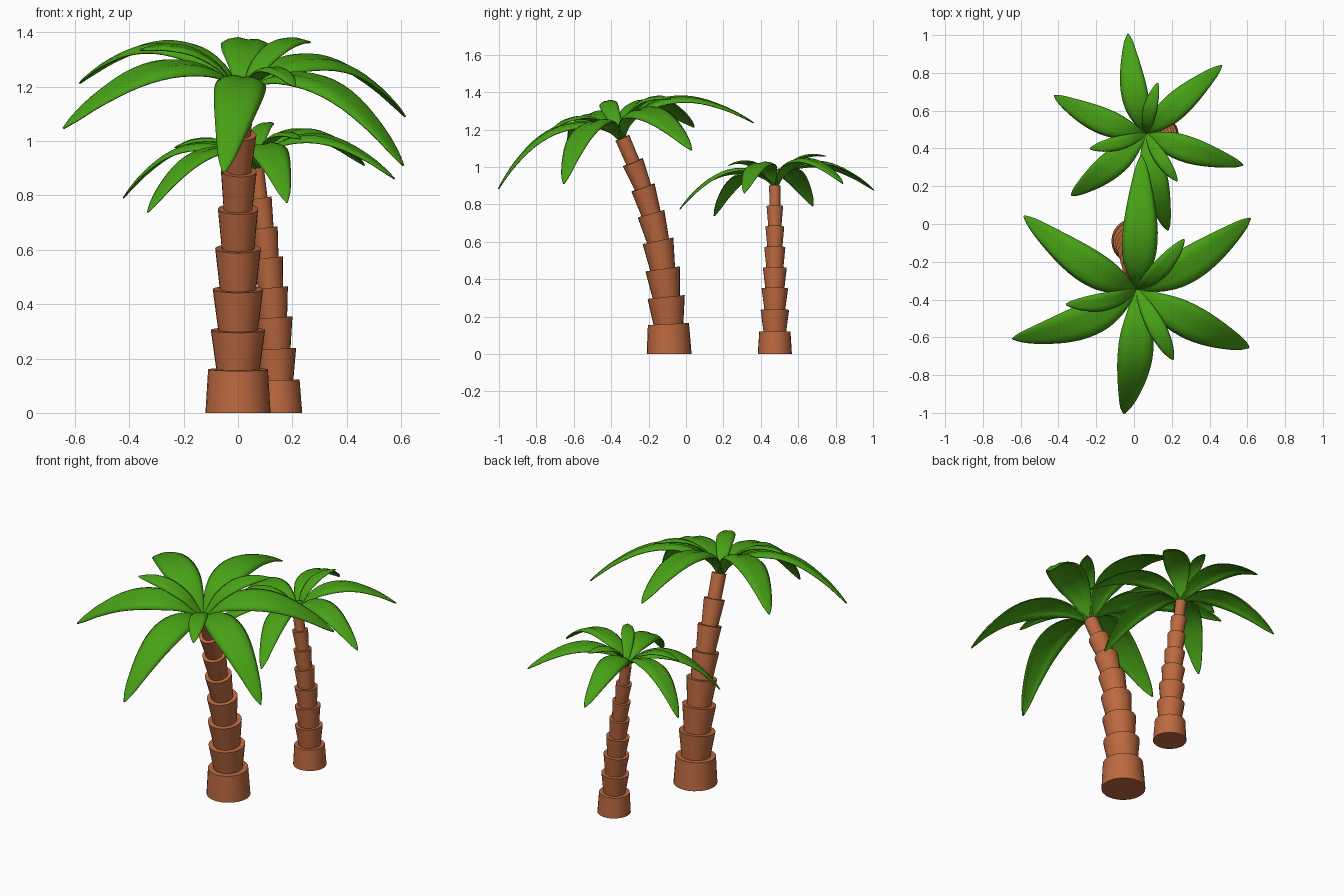
import bpy, math
from mathutils import Vector, Matrix

if "Cube" in bpy.data.objects:
    bpy.data.objects.remove(bpy.data.objects["Cube"])


def material(name, color):
    m = bpy.data.materials.new(name)
    m.diffuse_color = (*color, 1)
    m.use_nodes = True
    m.node_tree.nodes["Principled BSDF"].inputs["Base Color"].default_value = m.diffuse_color
    return m


BARK = material("bark", (0.50, 0.14, 0.05))
LEAF = material("leaf", (0.065, 0.36, 0.008))


def make_object(name, verts, faces, mat, angle):
    me = bpy.data.meshes.new(name)
    me.from_pydata(verts, [], faces)
    me.materials.append(mat)
    ob = bpy.data.objects.new(name, me)
    bpy.context.collection.objects.link(ob)
    bpy.ops.object.select_all(action='DESELECT')
    ob.select_set(True)
    bpy.context.view_layer.objects.active = ob
    bpy.ops.object.shade_smooth_by_angle(angle=math.radians(angle))
    return ob


def trunk(name, centres, tops, bottoms, n=24):
    # stacked flaring cones following the bent trunk line
    pts = [Vector(c) for c in centres]
    rings = []
    for i, p in enumerate(pts):
        a, b = pts[max(i - 1, 0)], pts[min(i + 1, len(pts) - 1)]
        rot = Vector((0, 0, 1)).rotation_difference(b - a) if i else Matrix.Identity(3).to_quaternion()
        if i:
            rings.append((p, rot, tops[i - 1]))
        if i < len(bottoms):
            rings.append((p, rot, bottoms[i]))
    verts = [p + rot @ Vector((r * math.cos(2 * math.pi * k / n), r * math.sin(2 * math.pi * k / n), 0))
             for p, rot, r in rings for k in range(n)]
    faces = [(j * n + k, j * n + (k + 1) % n, (j + 1) * n + (k + 1) % n, (j + 1) * n + k)
             for j in range(len(rings) - 1) for k in range(n)]
    faces.append(tuple(reversed(range(n))))
    faces.append(tuple(range((len(rings) - 1) * n, len(rings) * n)))
    return make_object(name, verts, faces, BARK, 30)


def smooth_rows(rows, steps=3):
    # Catmull-Rom resampling of (reach, height, half width)
    p = [Vector(r) for r in rows]
    p = [2 * p[0] - p[1]] + p + [2 * p[-1] - p[-2]]
    out = []
    for i in range(1, len(p) - 2):
        a, b, c, d = p[i - 1:i + 3]
        for s in range(steps):
            t = s / steps
            out.append(0.5 * (2 * b + (c - a) * t + (2 * a - 5 * b + 4 * c - d) * t * t
                              + (3 * b - a - 3 * c + d) * t ** 3))
    return out + [p[-2]]


LONG = [(0, 0, .02), (.05, .06, .032), (.12, .115, .06), (.22, .147, .087), (.34, .145, .092),
        (.46, .103, .078), (.58, .024, .052), (.66, -.047, .028), (.705, -.095, .003)]
SHORT = [(0, 0, .014), (.04, .06, .022), (.1, .13, .038), (.2, .182, .048),
         (.3, .188, .036), (.36, .173, .018), (.39, .163, .003)]
# leaf section: shallow groove along the middle, drooping edges
SECTION = [(-1, -.27), (-.75, -.10), (-.4, 0), (0, -.06), (.4, 0), (.75, -.10), (1, -.27)]


def frond(name, rows, origin, normal, angle, scale):
    tilt = Vector((0, 0, 1)).rotation_difference(Vector(normal))
    turn = Matrix.Rotation(math.radians(angle + 3), 3, 'Z')
    rows = smooth_rows(rows)
    end, m = rows[-1].x, len(SECTION)
    verts = []
    for r, h, w in rows:
        bend = -.05 * end * (r / end) ** 2
        for u, v in SECTION:
            verts.append(Vector(origin) + tilt @ (turn @ Vector((r, u * w + bend, h + v * w))) * scale)
    faces = [(j * m + k, (j + 1) * m + k, (j + 1) * m + k + 1, j * m + k + 1)
             for j in range(len(rows) - 1) for k in range(m - 1)]
    ob = make_object(name, verts, faces, LEAF, 50)
    mod = ob.modifiers.new("thickness", 'SOLIDIFY')
    mod.thickness = .006 * scale
    mod.offset = 0


def crown(name, origin, normal, longs, shorts, scale):
    for i, a in enumerate(longs):
        frond(f"{name}_long_frond_{i + 1}", LONG, origin, normal, a, scale)
    for i, a in enumerate(shorts):
        frond(f"{name}_short_frond_{i + 1}", SHORT, origin, normal, a, scale)


TOPS = [.110, .100, .093, .084, .074, .066, .058, .040]
BOTTOMS = [.120, .080, .073, .067, .060, .053, .046, .038]

# tall palm leaning forward
trunk("tall_trunk",
      [(0, -.09, 0), (0, -.094, .16), (0, -.106, .305), (0, -.125, .455), (0, -.15, .605),
       (0, -.187, .75), (.003, -.23, .89), (.010, -.284, 1.025), (.018, -.34, 1.155)],
      TOPS, BOTTOMS)
crown("tall", (.012, -.345, 1.15), (.1, -.265, 1),
      [87.6, 30, -30, -94, -156, 147], [53, -62, 185], 1)

# small palm leaning to the left
trunk("small_trunk",
      [(.145, .475, 0), (.143, .475, .12), (.138, .475, .235), (.130, .475, .35), (.120, .475, .46),
       (.109, .475, .57), (.096, .475, .68), (.080, .475, .79), (.065, .475, .90)],
      [r * .76 for r in TOPS], [r * .76 for r in BOTTOMS])
crown("small", (.066, .478, .895), (-.114, -.12, 1),
      [101, 42, -19, -79, -140.5, 159], [75, -53.5, 193], .755)
